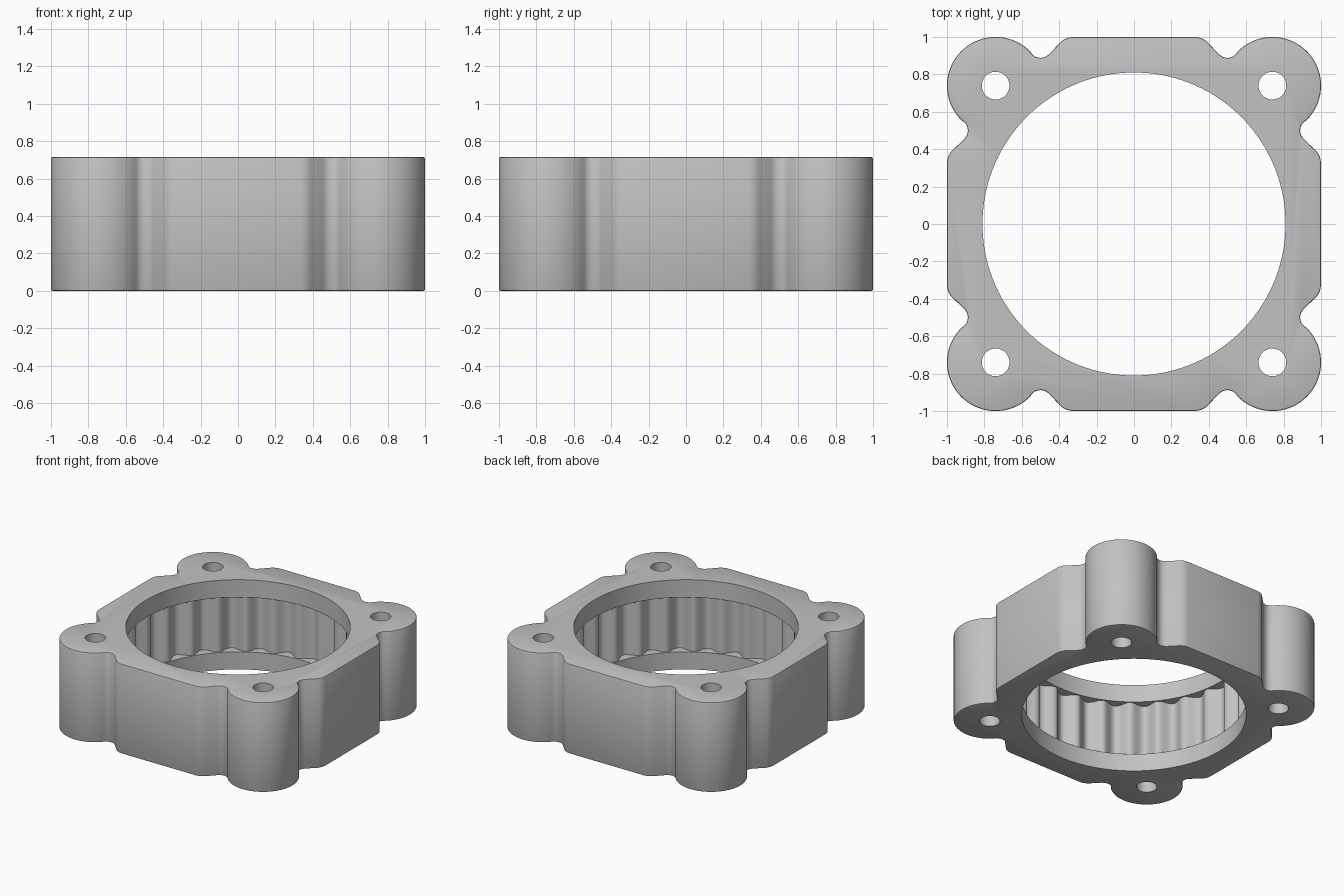
import bpy
import bmesh
from math import sin, cos, pi, tau, radians

if "Cube" in bpy.data.objects:
    bpy.data.objects.remove(bpy.data.objects["Cube"], do_unlink=True)

HEIGHT = 0.715
BORE = 0.81
LIP = 0.14
TEETH = 26
LUG, LUG_R, HOLE_R = 0.74, 0.26, 0.074

grey = bpy.data.materials.new("grey metal")
grey.use_nodes = True
grey.diffuse_color = (0.54, 0.54, 0.54, 1)
grey.node_tree.nodes["Principled BSDF"].inputs["Base Color"].default_value = grey.diffuse_color


def loft(name, rings, rim=0):
    """Closed solid through a stack of rings, with optional softened end rims."""
    bm = bmesh.new()
    loops = [[bm.verts.new(p) for p in ring] for ring in rings]
    n = len(loops[0])
    for a, b in zip(loops, loops[1:]):
        for i in range(n):
            j = (i + 1) % n
            bm.faces.new((a[i], a[j], b[j], b[i]))
    caps = [bm.faces.new(loops[0][::-1]), bm.faces.new(loops[-1])]
    bmesh.ops.recalc_face_normals(bm, faces=bm.faces)
    if rim:
        edges = [e for c in caps for e in c.edges]
        bmesh.ops.bevel(bm, geom=edges, offset=rim, segments=2, profile=0.5, affect="EDGES")
    mesh = bpy.data.meshes.new(name)
    bm.to_mesh(mesh)
    bm.free()
    mesh.materials.append(grey)
    obj = bpy.data.objects.new(name, mesh)
    bpy.context.collection.objects.link(obj)
    return obj


def circle(r, z, n, x=0, y=0, wave=0):
    """Ring of points; wave adds rounded grooves, one centred on the diagonal."""
    pts = []
    for i in range(n):
        a = tau * i / n + pi / 4
        rr = r + wave * (1 + cos(TEETH * tau * i / n)) / 2
        pts.append((x + rr * cos(a), y + rr * sin(a), z))
    return pts


# Outline of one corner: flat, sloped notch, round lug, mirrored notch
side = [(0.33, 1), (0.36, 0.994), (0.385, 0.98), (0.455, 0.907),
        (0.475, 0.893), (0.5, 0.888), (0.525, 0.893), (0.54, 0.903)]
arc = [(LUG + LUG_R * cos(radians(a)), LUG + LUG_R * sin(radians(a)))
       for a in range(135, -46, -5)]
corner = side + arc + [(y, x) for x, y in reversed(side)]
outline = []
for turn in range(4):
    outline += corner
    corner = [(y, -x) for x, y in corner]
outline.reverse()

# Housing block
housing = loft("ring_gear_housing",
               [[(x, y, z) for x, y in outline] for z in (0, HEIGHT)], rim=0.008)

# Bore with smooth lips and a toothed recess between them
n = TEETH * 12
top = HEIGHT - LIP
cutters = [loft("bore_cutter", [
    circle(BORE, -0.1, n), circle(BORE, LIP, n),
    circle(BORE + 0.008, LIP, n, wave=0.065),
    circle(BORE + 0.008, top, n, wave=0.065),
    circle(BORE, top, n), circle(BORE, HEIGHT + 0.1, n)])]

# Bolt holes
for sx in (-1, 1):
    for sy in (-1, 1):
        cutters.append(loft("bolt_hole_cutter", [
            circle(HOLE_R, z, 40, sx * LUG, sy * LUG) for z in (-0.1, HEIGHT + 0.1)]))

bpy.ops.object.select_all(action="DESELECT")
bpy.context.view_layer.objects.active = housing
housing.select_set(True)
for cutter in cutters:
    cutter.hide_render = True
    cut = housing.modifiers.new("cut", "BOOLEAN")
    cut.operation = "DIFFERENCE"
    cut.solver = "EXACT"
    cut.object = cutter
    bpy.ops.object.modifier_apply(modifier=cut.name)
    bpy.data.objects.remove(cutter, do_unlink=True)

bpy.ops.object.shade_smooth_by_angle(angle=radians(32))
